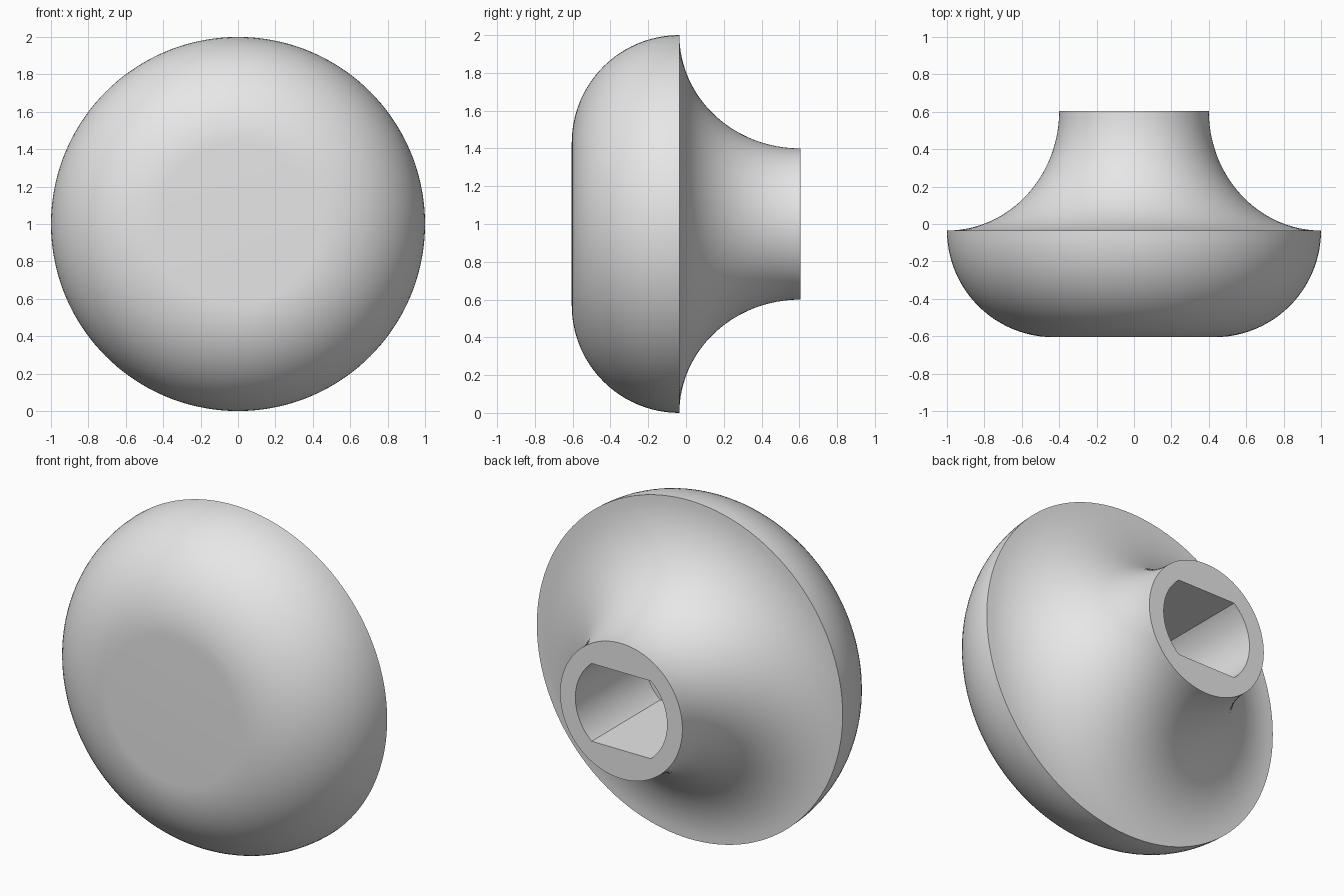
import bpy
import bmesh
from math import sin, cos, pi, radians

if "Cube" in bpy.data.objects:
    bpy.data.objects.remove(bpy.data.objects["Cube"])

SEGMENTS = 144          # 2.5 degree steps, so the bore corners land on vertices
STEPS = 24              # rings per profile arc
FRONT, RIM, BACK = -0.605, -0.035, 0.605
NECK_RADIUS, BORE_RADIUS = 0.4, 0.3
BORE_FLAT = BORE_RADIUS * sin(radians(50))

bm = bmesh.new()


def ring(radius, y, flat=10.0):
    """Circle around the y axis, cut off at +-flat above and below."""
    verts = []
    for i in range(SEGMENTS):
        a = 2 * pi * i / SEGMENTS
        z = max(-flat, min(flat, radius * sin(a)))
        verts.append(bm.verts.new((radius * cos(a), y, 1 + z)))
    return verts


rings = []
quarter = [pi / 2 * i / STEPS for i in range(STEPS + 1)]

# Rounded front, from the flat face out to the rim
depth = RIM - FRONT
for t in quarter:
    rings.append(ring(1 - depth + depth * sin(t), RIM - depth * cos(t)))

# Concave flare, from the rim back to the neck
for t in quarter[1:]:
    rings.append(ring(1 - (1 - NECK_RADIUS) * sin(t), BACK - (BACK - RIM) * cos(t)))

# Blind bore with two flats
for y in (BACK, RIM):
    rings.append(ring(BORE_RADIUS, y, BORE_FLAT))

# Skin the rings and close the front face and the bore floor
for a, b in zip(rings, rings[1:]):
    for i in range(SEGMENTS):
        j = (i + 1) % SEGMENTS
        bm.faces.new((a[i], a[j], b[j], b[i]))
bm.faces.new(rings[0])
bm.faces.new(rings[-1])
bmesh.ops.recalc_face_normals(bm, faces=bm.faces[:])

mesh = bpy.data.meshes.new("knob")
bm.to_mesh(mesh)
bm.free()
knob = bpy.data.objects.new("knob", mesh)
bpy.context.collection.objects.link(knob)

# Plain grey finish
grey = bpy.data.materials.new("light grey")
grey.use_nodes = True
colour = (0.8, 0.8, 0.8, 1)
grey.diffuse_color = colour
grey.node_tree.nodes["Principled BSDF"].inputs["Base Color"].default_value = colour
mesh.materials.append(grey)

bpy.ops.object.select_all(action='DESELECT')
knob.select_set(True)
bpy.context.view_layer.objects.active = knob
bpy.ops.object.shade_smooth_by_angle(angle=radians(30))
